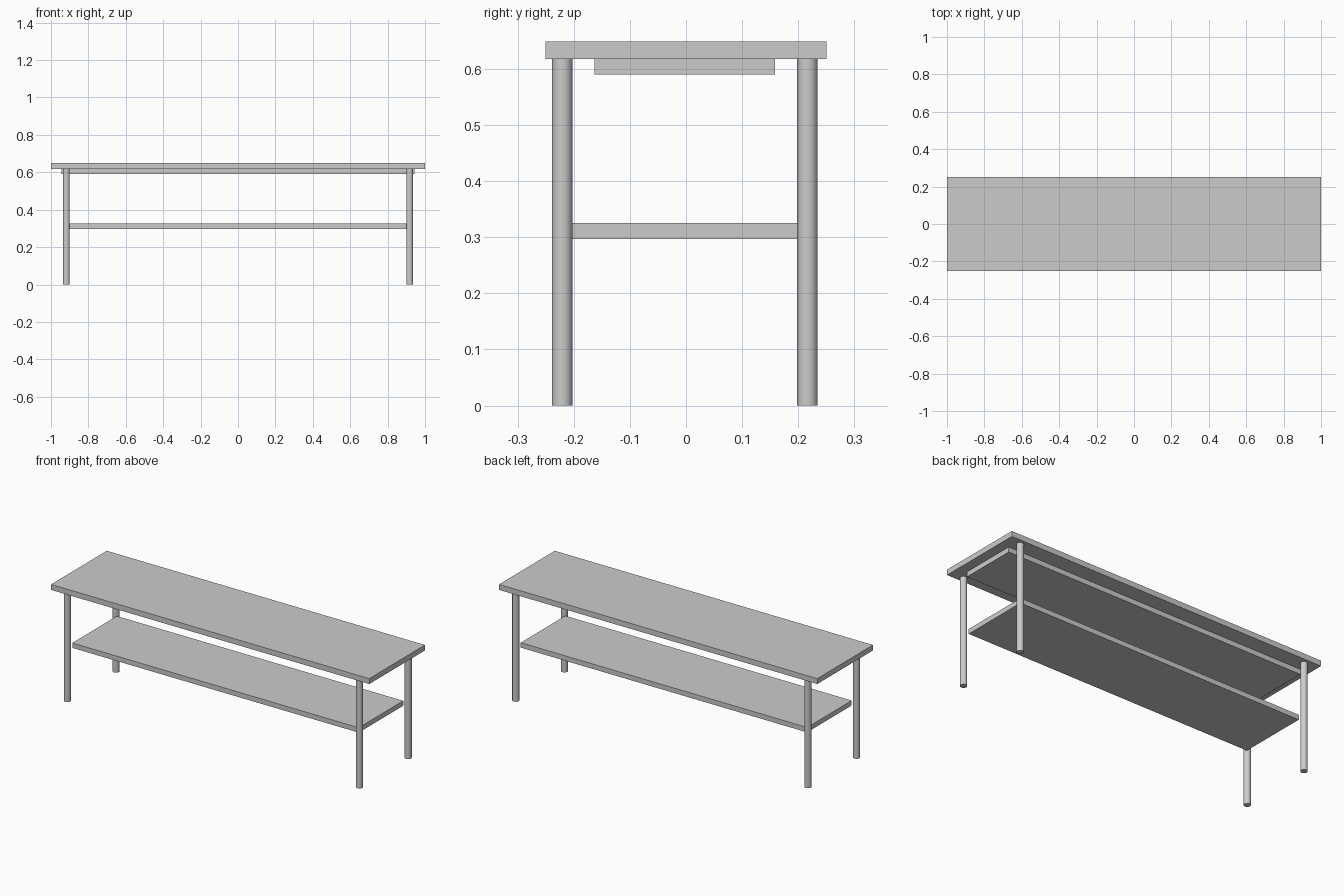
import bpy

if "Cube" in bpy.data.objects:
    bpy.data.objects.remove(bpy.data.objects["Cube"])

LEG_X, LEG_Y, LEG_R = 0.918, 0.2185, 0.0183
TOP_Z, TOP_T = 0.649, 0.031
UNDER = TOP_Z - TOP_T
SHIFT_Y = -0.002  # base sits slightly forward of the top


def board(name, half_x, half_y, z0, z1, y=0.0):
    bpy.ops.mesh.primitive_cube_add(size=1, location=(0, y, (z0 + z1) / 2))
    ob = bpy.context.object
    ob.name = name
    ob.scale = (2 * half_x, 2 * half_y, z1 - z0)
    bpy.ops.object.transform_apply(location=False, rotation=False, scale=True)
    return ob


def leg(name, x, y):
    bpy.ops.mesh.primitive_cylinder_add(vertices=32, radius=LEG_R, depth=UNDER,
                                        location=(x, y, UNDER / 2))
    ob = bpy.context.object
    ob.name = name
    bpy.ops.object.shade_smooth_by_angle()
    return ob


# Table top and the narrower support panel beneath it
board("table_top", 1.0, 0.25, UNDER, TOP_Z)
board("under_panel", 0.944, 0.161, 0.59, UNDER, SHIFT_Y)

# Lower shelf fitted between the legs
board("lower_shelf", 0.90, 0.20, 0.297, 0.325, SHIFT_Y)

# Four round legs
for side, sx in (("left", -1), ("right", 1)):
    for end, sy in (("front", -1), ("back", 1)):
        leg(f"{end}_{side}_leg", sx * LEG_X, sy * LEG_Y + SHIFT_Y)
